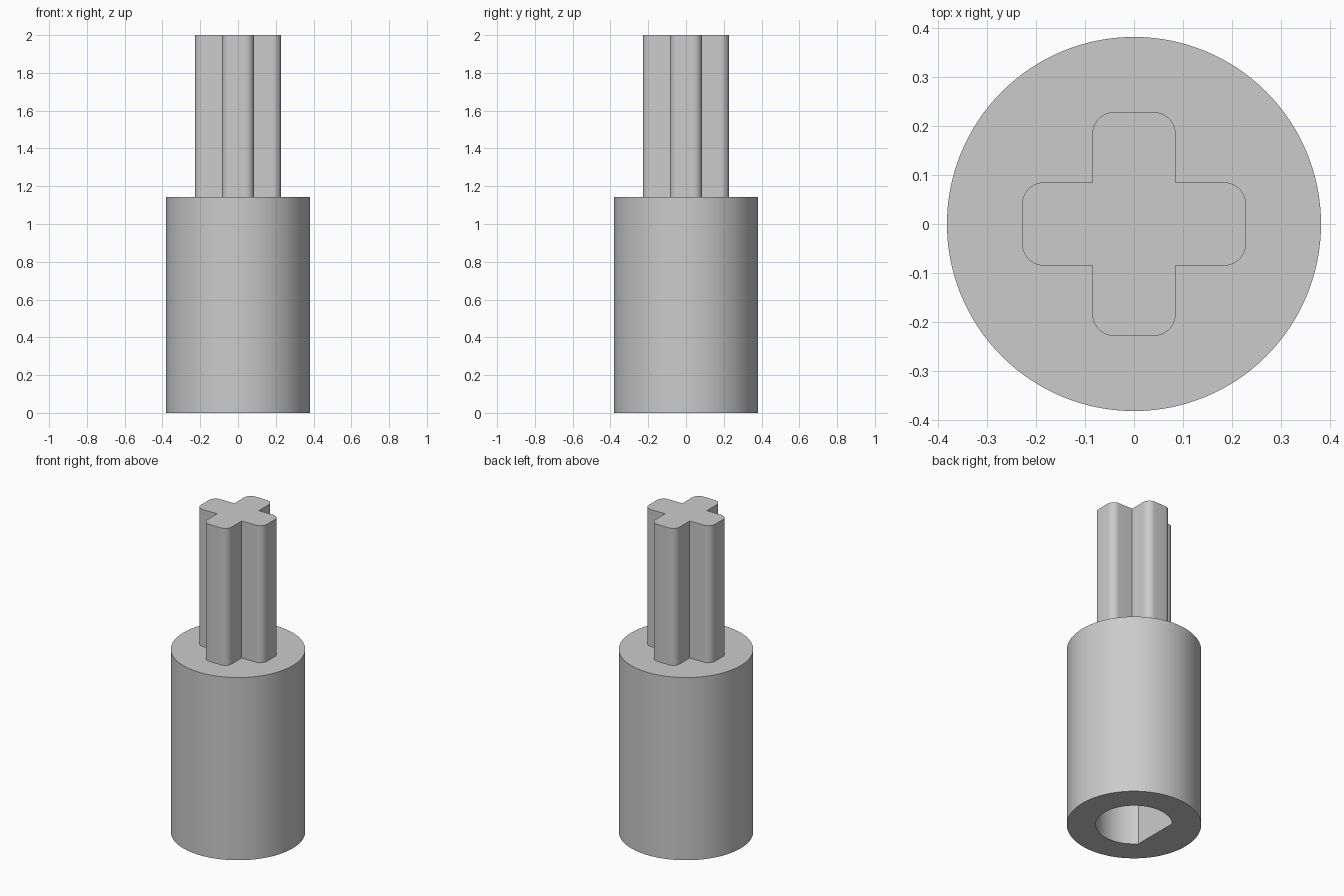
import bpy, bmesh
from math import sin, cos, pi, acos, radians

if "Cube" in bpy.data.objects:
    bpy.data.objects.remove(bpy.data.objects["Cube"])

BODY_R, BODY_H, TOTAL_H = 0.381, 1.143, 2.0
BORE_R, BORE_FLAT, BORE_DEPTH = 0.217, 0.158, 0.857
ARM_LEN, ARM_HALF, FILLET = 0.228, 0.085, 0.045

grey = bpy.data.materials.new("light grey plastic")
grey.use_nodes = True
colour = (0.6, 0.6, 0.6, 1)
grey.diffuse_color = colour
grey.node_tree.nodes["Principled BSDF"].inputs["Base Color"].default_value = colour


def arc(cx, cy, r, a0, a1, steps):
    return [(cx + r * cos(a0 + (a1 - a0) * i / steps),
             cy + r * sin(a0 + (a1 - a0) * i / steps)) for i in range(steps + 1)]


def prism(name, outline, z0, z1, cap_bottom=True):
    """Extrude a counter-clockwise outline from z0 to z1."""
    bm = bmesh.new()
    low = [bm.verts.new((x, y, z0)) for x, y in outline]
    high = [bm.verts.new((x, y, z1)) for x, y in outline]
    n = len(outline)
    for i in range(n):
        j = (i + 1) % n
        bm.faces.new((low[i], low[j], high[j], high[i]))
    bm.faces.new(high)
    if cap_bottom:
        bm.faces.new(low[::-1])
    mesh = bpy.data.meshes.new(name)
    bm.to_mesh(mesh)
    bm.free()
    mesh.materials.append(grey)
    obj = bpy.data.objects.new(name, mesh)
    bpy.context.collection.objects.link(obj)
    return obj


def activate(obj):
    bpy.ops.object.select_all(action='DESELECT')
    obj.select_set(True)
    bpy.context.view_layer.objects.active = obj


# Round body with a blind D-shaped bore in its underside
body = prism("coupler_body", arc(0, 0, BODY_R, 0, 2 * pi, 128)[:-1], 0, BODY_H)
half = acos(BORE_FLAT / BORE_R)
cutter = prism("bore_cutter", arc(0, 0, BORE_R, half - pi, pi - half, 72), -0.1, BORE_DEPTH)
cut = body.modifiers.new("bore", 'BOOLEAN')
cut.operation = 'DIFFERENCE'
cut.solver = 'EXACT'
cut.object = cutter
activate(body)
bpy.ops.object.modifier_apply(modifier=cut.name)
bpy.data.objects.remove(cutter)

# Cross-shaped axle: one arm outline repeated at quarter turns
inner = ARM_LEN - FILLET
side = ARM_HALF - FILLET
arm = [(ARM_HALF, -ARM_HALF)]
arm += arc(inner, -side, FILLET, -pi / 2, 0, 10)
arm += arc(inner, side, FILLET, 0, pi / 2, 10)
cross = []
for k in range(4):
    c, s = round(cos(k * pi / 2)), round(sin(k * pi / 2))
    cross += [(c * x - s * y, s * x + c * y) for x, y in arm]
axle = prism("cross_axle", cross, BODY_H, TOTAL_H, cap_bottom=False)

for part in (body, axle):
    activate(part)
    bpy.ops.object.shade_smooth_by_angle(angle=radians(30))
